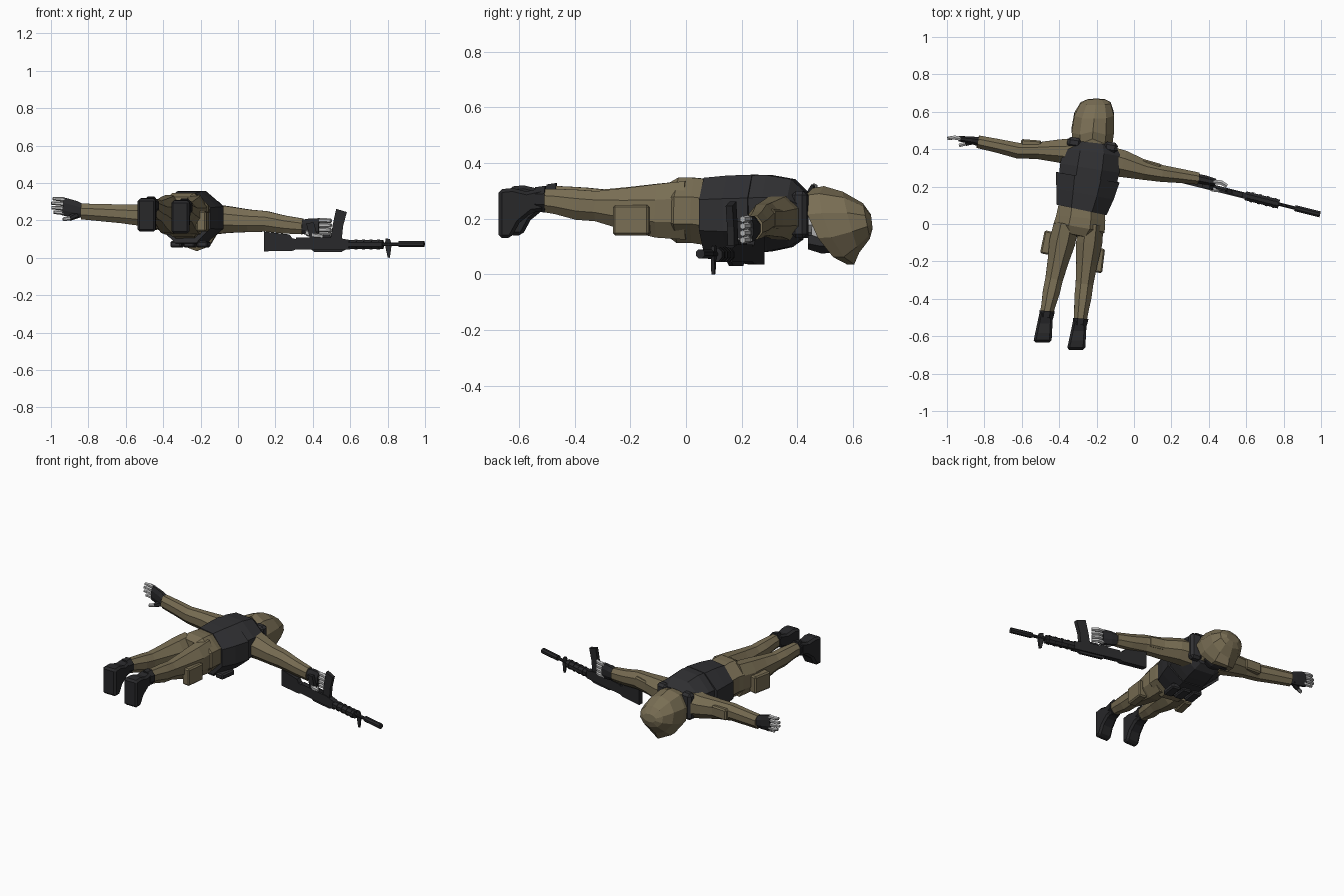
import bpy, bmesh, math
from mathutils import Vector, Matrix


def mat(name, c):
    m = bpy.data.materials.new(name)
    m.diffuse_color = (*c, 1)
    return m


KHAKI = mat("khaki cloth", (0.19, 0.155, 0.088))
VEST = mat("dark vest", (0.030, 0.030, 0.033))
BLACK = mat("black gear", (0.021, 0.021, 0.023))
SKIN = mat("pale grey skin", (0.50, 0.50, 0.50))


def finish(name, bm, m):
    bmesh.ops.recalc_face_normals(bm, faces=bm.faces[:])
    me = bpy.data.meshes.new(name)
    bm.to_mesh(me)
    bm.free()
    me.materials.append(m)
    ob = bpy.data.objects.new(name, me)
    bpy.context.collection.objects.link(ob)
    return ob


def skin_rings(name, rings, m):
    """Bridge equal rings of points and cap both ends."""
    bm = bmesh.new()
    vs = [[bm.verts.new(p) for p in r] for r in rings]
    n = len(vs[0])
    for a, b in zip(vs, vs[1:]):
        for i in range(n):
            bm.faces.new((a[i], a[(i + 1) % n], b[(i + 1) % n], b[i]))
    bm.faces.new(vs[0])
    bm.faces.new(vs[-1])
    return finish(name, bm, m)


def loft(name, stations, m, n=8):
    """Stations are (x, y, z, half width, half height) along a path."""
    c = [Vector(s[:3]) for s in stations]
    rings = []
    k = 1 / math.cos(math.pi / n)
    for i, s in enumerate(stations):
        t = c[min(i + 1, len(c) - 1)] - c[max(i - 1, 0)]
        t.z *= 0.5
        t.normalize()
        side = t.cross(Vector((0, 0, 1))).normalized()
        up = side.cross(t)
        rings.append([c[i] + side * math.cos(a) * s[3] * k + up * math.sin(a) * s[4] * k
                      for a in (math.tau * (j + 0.5) / n for j in range(n))])
    return skin_rings(name, rings, m)


def box(name, centre, size, m, turn=0, bevel=0.008):
    bm = bmesh.new()
    bmesh.ops.create_cube(bm, size=1, matrix=Matrix.Translation(centre)
                          @ Matrix.Rotation(turn, 4, 'Z') @ Matrix.Diagonal((*size, 1)))
    if bevel:
        bmesh.ops.bevel(bm, geom=bm.edges[:], offset=bevel, segments=1, affect='EDGES')
    return finish(name, bm, m)


def gun_y(x):
    return 0.30 - 0.25 * x


def gun_plate(name, profile, half, m=BLACK):
    """Side profile (x, z) of a rifle part, thickened across the rifle line."""
    return skin_rings(name, [[(x, gun_y(x) + s * half, z) for x, z in profile]
                             for s in (-1, 1)], m)


def gun_tube(name, x0, x1, z, r, n=8):
    return loft(name, [(x, gun_y(x), z, r, r) for x in (x0, x1)], BLACK, n)


# Trousers: pelvis and two legs
loft("pelvis", [(-0.302, -0.065, 0.235, 0.10, 0.09), (-0.293, -0.02, 0.23, 0.138, 0.118),
                (-0.285, 0.03, 0.23, 0.132, 0.117), (-0.28, 0.10, 0.22, 0.122, 0.118)], KHAKI)
for side, hip, ankle, lift in (("left", (-0.362, 0.0), (-0.468, -0.48), 0.01),
                               ("right", (-0.228, 0.0), (-0.288, -0.52), 0.0)):
    st = []
    for f, z, w, h in ((0, 0.23, 0.066, 0.105), (0.2, 0.228, 0.07, 0.096),
                       (0.42, 0.235, 0.056, 0.075), (0.62, 0.245, 0.047, 0.054),
                       (0.75, 0.25, 0.046, 0.054), (0.9, 0.262, 0.038, 0.045),
                       (1.03, 0.268, 0.034, 0.04)):
        st.append((hip[0] + f * (ankle[0] - hip[0]), hip[1] + f * (ankle[1] - hip[1]),
                   z + lift * f, w, h))
    loft(side + "_leg", st, KHAKI)
    # Boot: shaft plus foot pointing down, wider at the sole
    prof = ((0, 0.305), (0, 0.13), (0.045, 0.13), (0.075, 0.185), (0.12, 0.222),
            (0.165, 0.228), (0.165, 0.312), (0.1, 0.298), (0.05, 0.31))
    rings = []
    for s in (-1, 1):
        rings.append([(ankle[0] - 0.022 * (1 - d / 0.165) + s * (0.049 - 0.08 * d),
                       ankle[1] - 0.153 + d, z + lift) for d, z in prof])
    boot = skin_rings(side + "_boot", rings, BLACK)
    bev = boot.modifiers.new("bevel", 'BEVEL')
    bev.width, bev.segments = 0.012, 1
    loft(side + "_boot_cuff", [(ankle[0], ankle[1] - 0.02, 0.27 + lift, 0.036, 0.043),
                               (ankle[0] + 0.003, ankle[1] + 0.015, 0.27 + lift, 0.042, 0.048)], BLACK)
box("left_leg_pouch", (-0.463, -0.10, 0.205), (0.055, 0.125, 0.11), KHAKI, -0.2)
box("right_leg_pouch", (-0.19, -0.195, 0.195), (0.055, 0.13, 0.11), KHAKI, -0.12)

# Torso: shirt, vest, waist band, straps and front pouches
loft("shirt", [(-0.28, 0.08, 0.215, 0.12, 0.12), (-0.235, 0.36, 0.22, 0.15, 0.10),
               (-0.218, 0.445, 0.21, 0.10, 0.06)], KHAKI)
loft("vest", [(-0.275, 0.10, 0.215, 0.128, 0.128), (-0.25, 0.22, 0.215, 0.155, 0.14),
              (-0.236, 0.30, 0.22, 0.160, 0.137), (-0.225, 0.38, 0.22, 0.155, 0.122),
              (-0.220, 0.425, 0.21, 0.125, 0.085)], VEST)
loft("vest_band", [(-0.28, 0.075, 0.213, 0.136, 0.134), (-0.262, 0.16, 0.213, 0.156, 0.142),
                   (-0.247, 0.25, 0.215, 0.172, 0.143)], VEST)
for x, y, tag in ((-0.32, 0.435, "left"), (-0.125, 0.41, "right")):
    box(tag + "_shoulder_strap", (x, y, 0.215), (0.075, 0.055, 0.17), VEST, -0.15, 0.015)
for i in range(3):
    box("front_pouch", (-0.325 + 0.07 * i, 0.155 - 0.012 * i, 0.072), (0.06, 0.11, 0.035), VEST, -0.15)

# Head: neck, face, mask and helmet
loft("neck", [(-0.222, 0.40, 0.205, 0.055, 0.06), (-0.215, 0.50, 0.20, 0.055, 0.06)], SKIN)
loft("face", [(-0.22, 0.455, 0.165, 0.05, 0.055), (-0.217, 0.49, 0.165, 0.075, 0.08),
              (-0.212, 0.57, 0.17, 0.08, 0.085), (-0.21, 0.62, 0.17, 0.05, 0.05)], SKIN)
loft("face_mask", [(-0.222, 0.442, 0.125, 0.045, 0.035), (-0.218, 0.49, 0.12, 0.07, 0.045),
                   (-0.215, 0.545, 0.115, 0.07, 0.035)], VEST)
rings = []
for top, bot, w, sag, cx in (((0.455, 0.310), (0.578, 0.036), 0.108, 0.062, -0.222),
                             ((0.495, 0.317), (0.604, 0.036), 0.113, 0.045, -0.220),
                             ((0.563, 0.297), (0.622, 0.078), 0.106, 0.005, -0.213),
                             ((0.635, 0.256), (0.660, 0.128), 0.080, 0.0, -0.205),
                             ((0.664, 0.215), (0.670, 0.165), 0.045, 0.0, -0.202)):
    ring = []
    for j in range(10):
        a = math.tau * (j + 0.5) / 10
        c, s = math.cos(a) * 1.05, math.sin(a)
        f = (s + 1) / 2
        ring.append((cx + c * w, bot[0] + f * (top[0] - bot[0]) - sag * abs(c),
                     bot[1] + f * (top[1] - bot[1])))
    rings.append(ring)
skin_rings("helmet", rings, KHAKI)

# Sleeves
loft("right_sleeve", [(-0.17, 0.35, 0.205, 0.075, 0.085), (-0.06, 0.322, 0.205, 0.072, 0.072),
                      (0.06, 0.287, 0.198, 0.052, 0.06), (0.15, 0.27, 0.195, 0.045, 0.055),
                      (0.25, 0.257, 0.178, 0.038, 0.048), (0.345, 0.243, 0.168, 0.032, 0.042)], KHAKI)
loft("left_sleeve", [(-0.31, 0.385, 0.21, 0.075, 0.085), (-0.40, 0.39, 0.215, 0.062, 0.07),
                     (-0.52, 0.392, 0.228, 0.044, 0.057), (-0.62, 0.392, 0.235, 0.042, 0.05),
                     (-0.73, 0.418, 0.242, 0.037, 0.046), (-0.835, 0.44, 0.248, 0.034, 0.042)], KHAKI)
box("left_sleeve_pocket", (-0.55, 0.43, 0.23), (0.11, 0.04, 0.07), KHAKI, -0.08)
box("right_sleeve_pocket", (0.09, 0.318, 0.20), (0.11, 0.035, 0.07), KHAKI, -0.28)

# Hands: gloves with bare fingers
loft("left_glove", [(-0.82, 0.438, 0.248, 0.025, 0.034), (-0.87, 0.448, 0.26, 0.02, 0.045),
                    (-0.935, 0.456, 0.275, 0.014, 0.048)], BLACK)
loft("left_thumb_base", [(-0.85, 0.445, 0.235, 0.016, 0.018), (-0.90, 0.43, 0.213, 0.013, 0.013)], BLACK, 6)
loft("left_thumb", [(-0.895, 0.432, 0.214, 0.011, 0.011), (-0.935, 0.42, 0.206, 0.009, 0.009)], SKIN, 6)
loft("right_glove", [(0.33, 0.245, 0.167, 0.025, 0.034), (0.38, 0.235, 0.165, 0.025, 0.045),
                     (0.435, 0.222, 0.162, 0.02, 0.048)], BLACK)
loft("right_thumb", [(0.37, 0.225, 0.135, 0.016, 0.016), (0.42, 0.185, 0.118, 0.012, 0.012),
                     (0.455, 0.178, 0.115, 0.009, 0.009)], SKIN, 6)
for i in range(4):
    z = 0.240 + 0.024 * i
    end = (-0.985, -0.997, -0.998, -0.99)[i]
    loft("left_finger", [(-0.925, 0.456, z, 0.011, 0.010), (-0.96, 0.462, z + 0.003, 0.011, 0.010),
                         (end, 0.458, z + 0.005, 0.008, 0.008)], SKIN, 6)
    z = 0.125 + 0.025 * i
    loft("right_finger", [(0.425, 0.225, z, 0.012, 0.011), (0.465, 0.222, z, 0.012, 0.011),
                          (0.497, 0.203, z - 0.002, 0.010, 0.010)], SKIN, 6)

# Rifle, held upside down
gun_plate("stock", ((0.14, 0.035), (0.29, 0.037), (0.32, 0.05), (0.32, 0.098),
                    (0.29, 0.105), (0.275, 0.125), (0.14, 0.14)), 0.017)
gun_plate("receiver", ((0.31, 0.045), (0.60, 0.045), (0.60, 0.095), (0.53, 0.108), (0.31, 0.108)), 0.017)
gun_plate("carry_handle", ((0.39, 0.046), (0.41, 0.030), (0.55, 0.030), (0.58, 0.046)), 0.008)
gun_plate("pistol_grip", ((0.385, 0.10), (0.43, 0.10), (0.405, 0.19), (0.365, 0.185)), 0.014)
gun_plate("trigger_guard", ((0.43, 0.10), (0.50, 0.10), (0.49, 0.125), (0.44, 0.125)), 0.005)
gun_plate("magazine", ((0.495, 0.10), (0.555, 0.10), (0.562, 0.17), (0.582, 0.245),
                       (0.525, 0.262), (0.507, 0.18)), 0.012)
gun_tube("handguard", 0.595, 0.775, 0.071, 0.024)
for i in range(4):
    gun_tube("handguard_rib", 0.625 + 0.04 * i, 0.637 + 0.04 * i, 0.071, 0.027)
gun_tube("barrel", 0.77, 0.87, 0.073, 0.009)
gun_tube("suppressor", 0.86, 0.995, 0.074, 0.016)
gun_plate("front_sight", ((0.785, 0.075), (0.80, 0.002), (0.812, 0.0), (0.822, 0.075),
                          (0.812, 0.10), (0.79, 0.105)), 0.006)
